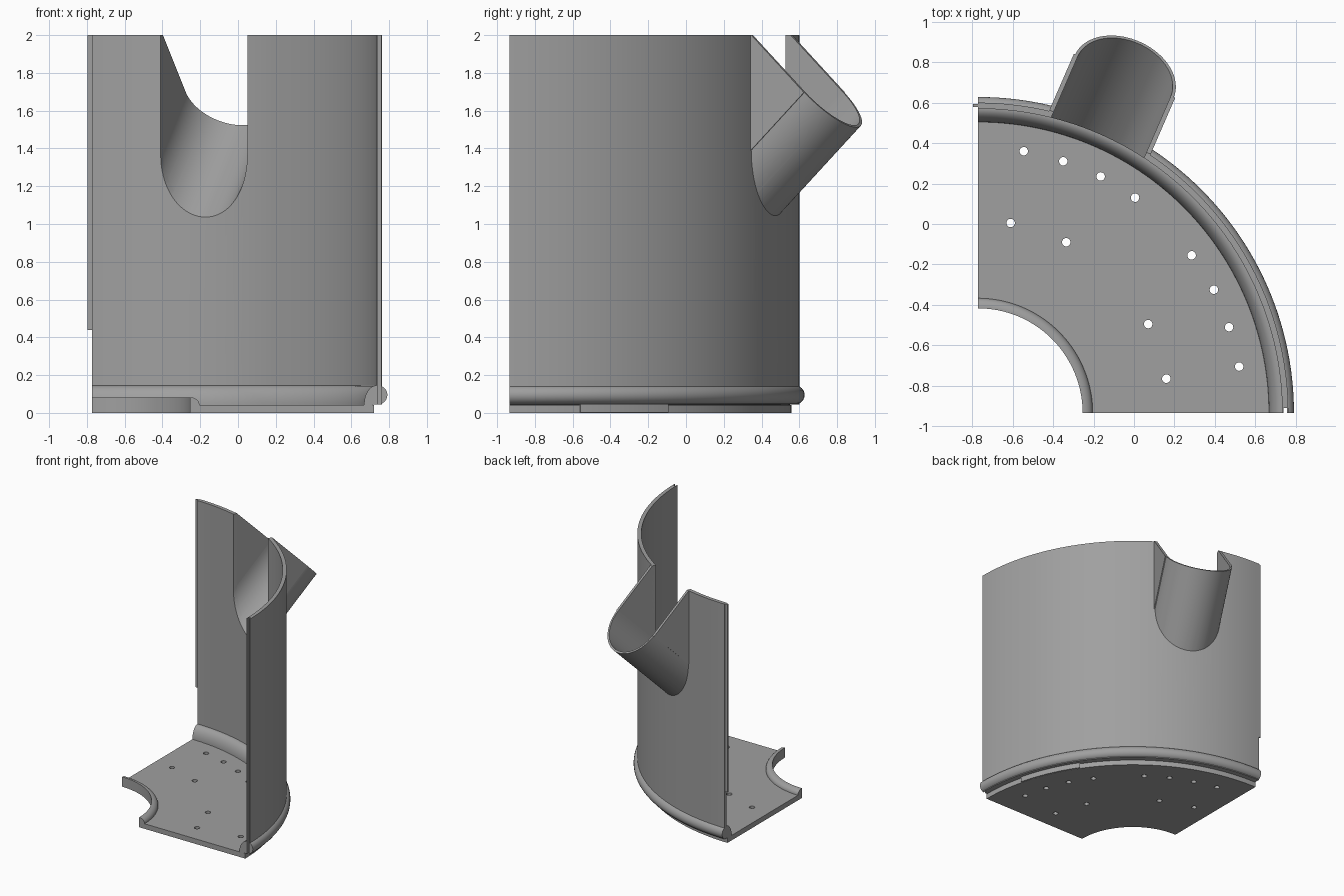
import bpy, bmesh, math
from mathutils import Vector

if "Cube" in bpy.data.objects:
    bpy.data.objects.remove(bpy.data.objects["Cube"])

CX, CY = -0.772, -0.935            # centre of the quarter-circle plan
WALL_IN, WALL_OUT = 1.505, 1.535

grey = bpy.data.materials.new("plain grey")
grey.diffuse_color = (0.35, 0.35, 0.35, 1)
grey.use_nodes = True
grey.node_tree.nodes["Principled BSDF"].inputs["Base Color"].default_value = grey.diffuse_color


def solid(name, rings):
    """Closed solid skinned through matching rings of points."""
    bm = bmesh.new()
    loops = [[bm.verts.new(p) for p in ring] for ring in rings]
    n = len(loops[0])
    for a, b in zip(loops, loops[1:]):
        for i in range(n):
            j = (i + 1) % n
            bm.faces.new((a[i], a[j], b[j], b[i]))
    bm.faces.new(loops[0][::-1])
    bm.faces.new(loops[-1])
    bmesh.ops.recalc_face_normals(bm, faces=bm.faces)
    mesh = bpy.data.meshes.new(name)
    bm.to_mesh(mesh)
    bm.free()
    mesh.materials.append(grey)
    obj = bpy.data.objects.new(name, mesh)
    bpy.context.collection.objects.link(obj)
    return obj


def sector(name, profile, a0=0, a1=90, steps=72):
    """Sweep an (r, z) profile about the plan centre."""
    rings = []
    for k in range(steps + 1):
        a = math.radians(a0 + (a1 - a0) * k / steps)
        rings.append([(CX + r * math.cos(a), CY + r * math.sin(a), z) for r, z in profile])
    return solid(name, rings)


def box(name, x0, x1, y0, y1, z0, z1):
    return solid(name, [[(x0, y0, z), (x1, y0, z), (x1, y1, z), (x0, y1, z)] for z in (z0, z1)])


def disc(name, x, y, r, z0, z1, n):
    ring = [(x + r * math.cos(2 * math.pi * i / n), y + r * math.sin(2 * math.pi * i / n)) for i in range(n)]
    return solid(name, [[(px, py, z) for px, py in ring] for z in (z0, z1)])


def cut(target, *cutters):
    for c in cutters:
        m = target.modifiers.new("cut", 'BOOLEAN')
        m.operation, m.solver, m.object = 'DIFFERENCE', 'EXACT', c
        bpy.context.view_layer.objects.active = target
        bpy.ops.object.modifier_apply(modifier=m.name)


def arc(cx, cz, rx, rz, a0, a1, n=12):
    return [(cx + rx * math.cos(math.radians(a0 + (a1 - a0) * i / n)),
             cz + rz * math.sin(math.radians(a0 + (a1 - a0) * i / n))) for i in range(n + 1)]


# floor plate with rounded inner lip
floor = sector("floor_plate", [(0.518, 0), (1.493, 0), (1.493, 0.042)]
               + arc(0.522, 0.042, 0.046, 0.04, 0, 90) + [(0.518, 0.082)])
edge_tab = sector("floor_edge_tab", [(1.48, 0.001), (1.505, 0.001), (1.505, 0.045), (1.48, 0.045)], 14.5, 34, 20)

# drain holes through the floor
holes = [(-.545, .36), (-.35, .31), (-.165, .235), (.005, .13), (-.61, .005), (-.335, -.09),
         (.285, -.155), (.395, -.325), (.47, -.51), (.52, -.705), (.07, -.495), (.16, -.765)]
cutters = [disc("hole_cutter", x, y, 0.021, -0.1, 0.2, 24) for x, y in holes]
cut(floor, *cutters)

# curved wall and the rounded bead at its foot
wall = sector("curved_wall", [(WALL_IN, 0.045), (WALL_OUT, 0.045), (WALL_OUT, 2), (WALL_IN, 2)])
bead = sector("foot_bead", [(1.439, 0.04)] + arc(1.513, 0.095, 0.05, 0.05, -90, 90)
              + arc(1.505, 0.04, 0.066, 0.105, 90, 180)[:-1])

# joining groove on one end, matching tongue on the other
groove = box("groove_cutter", 0.738, 0.756, CY - 0.1, CY + 0.024, -0.1, 2.1)
cut(wall, groove)
cut(bead, groove)
tongue = box("joining_tongue", -0.797, -0.765, 0.579, 0.593, 0.44, 2)

# sloping spout: local axes are along the slope, sideways, and square to both
ang = math.radians(66.5)
u = Vector((math.cos(ang), math.sin(ang), 0))
side = Vector((math.sin(ang), -math.cos(ang), 0))
along = (u + Vector((0, 0, 1))).normalized()
up = (Vector((0, 0, 1)) - u).normalized()
end = Vector((CX, CY, 1.70)) + u * 1.815


def sweep(name, section, t0, t1):
    return solid(name, [[end + along * t + side * a + up * b for a, b in section] for t in (t0, t1)])


R_IN, R_OUT, TALL = 0.25, 0.266, 0.8
spout = sweep("spout_trough", arc(0, 0, R_OUT, R_OUT, 180, 360, 40) + arc(0, 0, R_IN, R_IN, 360, 180, 40), -1.2, 0)
panels = [sweep("spout_side_panel", [(s * R_IN, -0.005), (s * 0.273, -0.005), (s * 0.273, TALL), (s * R_IN, TALL)],
                -1.2, 0) for s in (1, -1)]
window = sweep("window_cutter", arc(0, 0, R_IN, R_IN, 180, 360, 40) + [(R_IN, TALL), (-R_IN, TALL)], -1.2, 0.3)
cut(wall, window)

# trim the spout flush with the wall's inside and top
core = disc("core_cutter", CX, CY, WALL_IN, -1, 4, 288)
lid = box("top_cutter", -3, 3, -3, 3, 2, 4)
for part in [spout] + panels:
    cut(part, core, lid)

for c in cutters + [groove, window, core, lid]:
    bpy.data.objects.remove(c)

# smooth curves, keep hard edges
for obj in bpy.context.collection.objects:
    bpy.ops.object.select_all(action='DESELECT')
    obj.select_set(True)
    bpy.context.view_layer.objects.active = obj
    bpy.ops.object.shade_smooth_by_angle(angle=math.radians(30))
